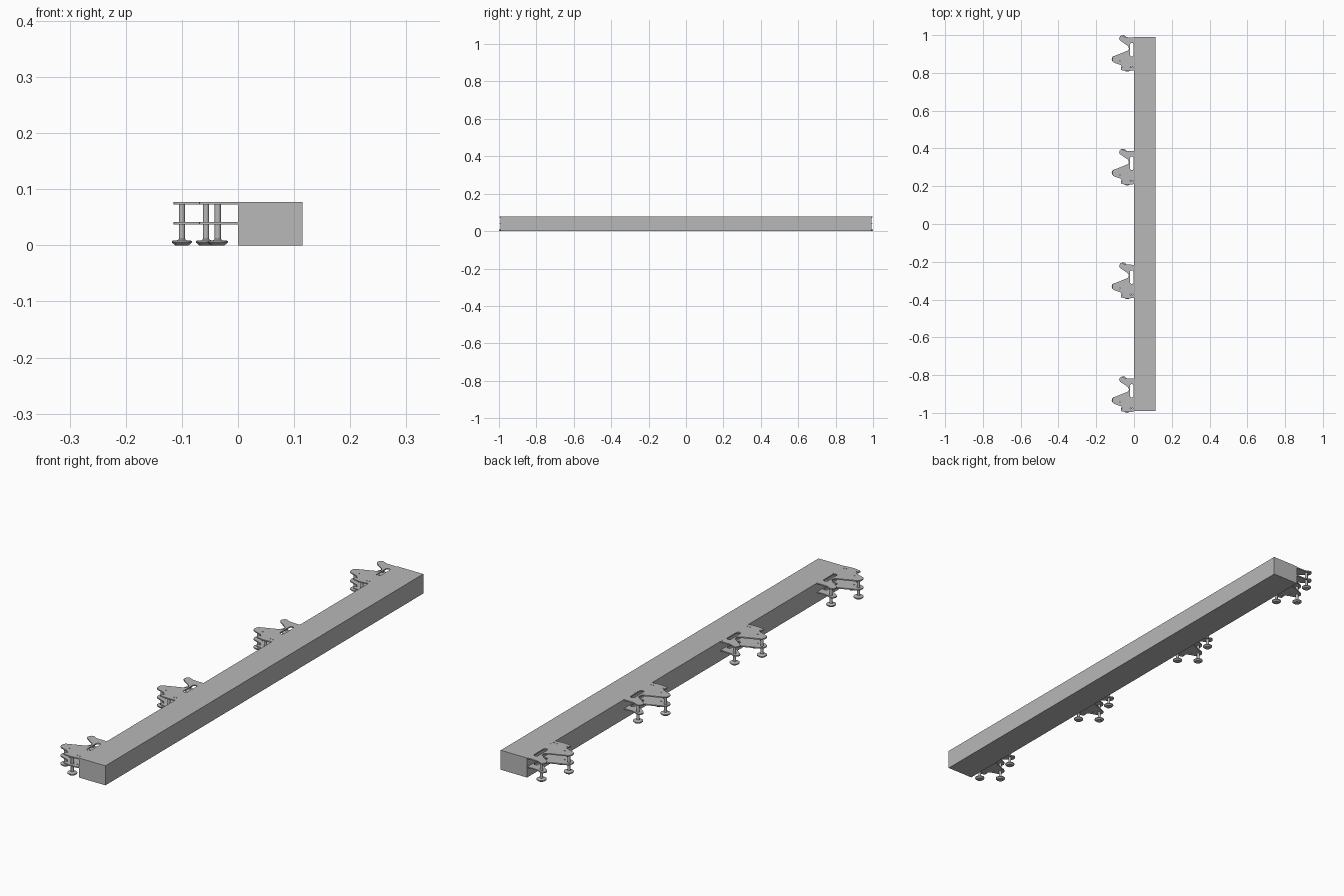
import bpy, bmesh, math
from mathutils import Vector, Matrix

cube = bpy.data.objects.get("Cube")
if cube:
    bpy.data.objects.remove(cube, do_unlink=True)

GREY = (0.48, 0.48, 0.48, 1)
grey = bpy.data.materials.new("plain grey")
grey.use_nodes = True
grey.diffuse_color = GREY
grey.node_tree.nodes["Principled BSDF"].inputs["Base Color"].default_value = GREY


def add_object(name, mesh, location=(0, 0, 0)):
    obj = bpy.data.objects.new(name, mesh)
    obj.location = location
    bpy.context.scene.collection.objects.link(obj)
    return obj


def rounded(corners, steps=6):
    """Round every (x, y, cut) corner of an outline."""
    points = []
    for i, (x, y, cut) in enumerate(corners):
        p = Vector((x, y))
        a = p + (Vector(corners[i - 1][:2]) - p).normalized() * cut
        b = p + (Vector(corners[(i + 1) % len(corners)][:2]) - p).normalized() * cut
        if cut == 0:
            points.append(p)
            continue
        for k in range(steps + 1):
            t = k / steps
            points.append(a * (1 - t) ** 2 + p * 2 * t * (1 - t) + b * t * t)
    return points


def capsule(x, y, radius, half=0.0, sides=16):
    """Circle, or a slot stretched along y."""
    points = []
    for k in range(sides):
        a = 2 * math.pi * (k + 0.5) / sides
        shift = half if math.sin(a) > 0 else -half
        points.append(Vector((x + radius * math.cos(a), y + shift + radius * math.sin(a))))
    return points


def plate_mesh(outlines, thickness):
    """Fill outlines with holes and thicken them."""
    curve = bpy.data.curves.new("plate outline", "CURVE")
    curve.dimensions = "2D"
    curve.fill_mode = "BOTH"
    curve.extrude = thickness / 2
    for outline in outlines:
        spline = curve.splines.new("POLY")
        spline.points.add(len(outline) - 1)
        for point, p in zip(spline.points, outline):
            point.co = (p.x, p.y, 0, 1)
        spline.use_cyclic_u = True
    temp = add_object("outline helper", curve)
    bpy.context.view_layer.update()
    graph = bpy.context.evaluated_depsgraph_get()
    mesh = bpy.data.meshes.new_from_object(temp.evaluated_get(graph))
    bpy.data.objects.remove(temp, do_unlink=True)
    mesh.materials.clear()
    mesh.materials.append(grey)
    mesh.shade_flat()
    return mesh


def lathe_mesh(name, profile, sides=20):
    """Turn a (radius, z) profile around the z axis."""
    bm = bmesh.new()
    verts = [bm.verts.new((r, 0, z)) for r, z in profile]
    edges = [bm.edges.new(pair) for pair in zip(verts, verts[1:])]
    bmesh.ops.spin(bm, geom=verts + edges, cent=(0, 0, 0), axis=(0, 0, 1),
                   angle=2 * math.pi, steps=sides)
    bmesh.ops.remove_doubles(bm, verts=bm.verts, dist=0.0001)
    bmesh.ops.recalc_face_normals(bm, faces=bm.faces)
    mesh = bpy.data.meshes.new(name)
    bm.to_mesh(mesh)
    bm.free()
    mesh.materials.append(grey)
    mesh.set_sharp_from_angle(angle=math.radians(35))
    return mesh


# Long beam
bm = bmesh.new()
bmesh.ops.create_cube(bm, size=1, matrix=Matrix.Translation((0.0575, 0, 0.0385))
                      @ Matrix.Diagonal((0.115, 1.982, 0.077, 1)))
beam = bpy.data.meshes.new("beam")
bm.to_mesh(beam)
bm.free()
beam.materials.append(grey)
add_object("beam", beam)

# Bracket plate with three lobes, a slot and screw holes
outline = rounded([
    (0, 0.085, 0), (-0.046, 0.086, 0.008), (-0.07, 0.099, 0.014),
    (-0.082, 0.074, 0.013), (-0.027, 0.036, 0.012), (-0.028, 0.017, 0.01),
    (-0.116, -0.018, 0.014), (-0.114, -0.046, 0.012),
    (-0.066, -0.063, 0.006), (-0.07, -0.088, 0.006),
    (-0.036, -0.094, 0.012), (0, -0.09, 0)])
slot = capsule(-0.012, 0.02, 0.009, 0.027)
holes = [capsule(x, -0.073, 0.0025, sides=8) for x in (-0.062, -0.018, -0.007)]
holes += [capsule(-0.075, -0.04, 0.0025, sides=8)]
plate = plate_mesh([outline, slot] + holes, 0.0045)

# Levelling foot: dished pad with a threaded rod
foot = lathe_mesh("levelling foot", [
    (0, 0), (0.012, 0), (0.018, 0.005), (0.018, 0.008), (0.0085, 0.009),
    (0.0055, 0.011), (0.0055, 0.0745), (0, 0.0745)])

# Four brackets along the beam, each on three feet
FEET = {"outer": (-0.1, -0.03), "back": (-0.057, 0.079), "front": (-0.036, -0.079)}
for n in range(4):
    y = (n - 1.5) * 0.602
    add_object(f"upper_plate_{n + 1}", plate, (0, y, 0.0747))
    add_object(f"lower_plate_{n + 1}", plate, (0, y, 0.0397))
    for place, (fx, fy) in FEET.items():
        add_object(f"{place}_foot_{n + 1}", foot, (fx, y + fy, 0))
